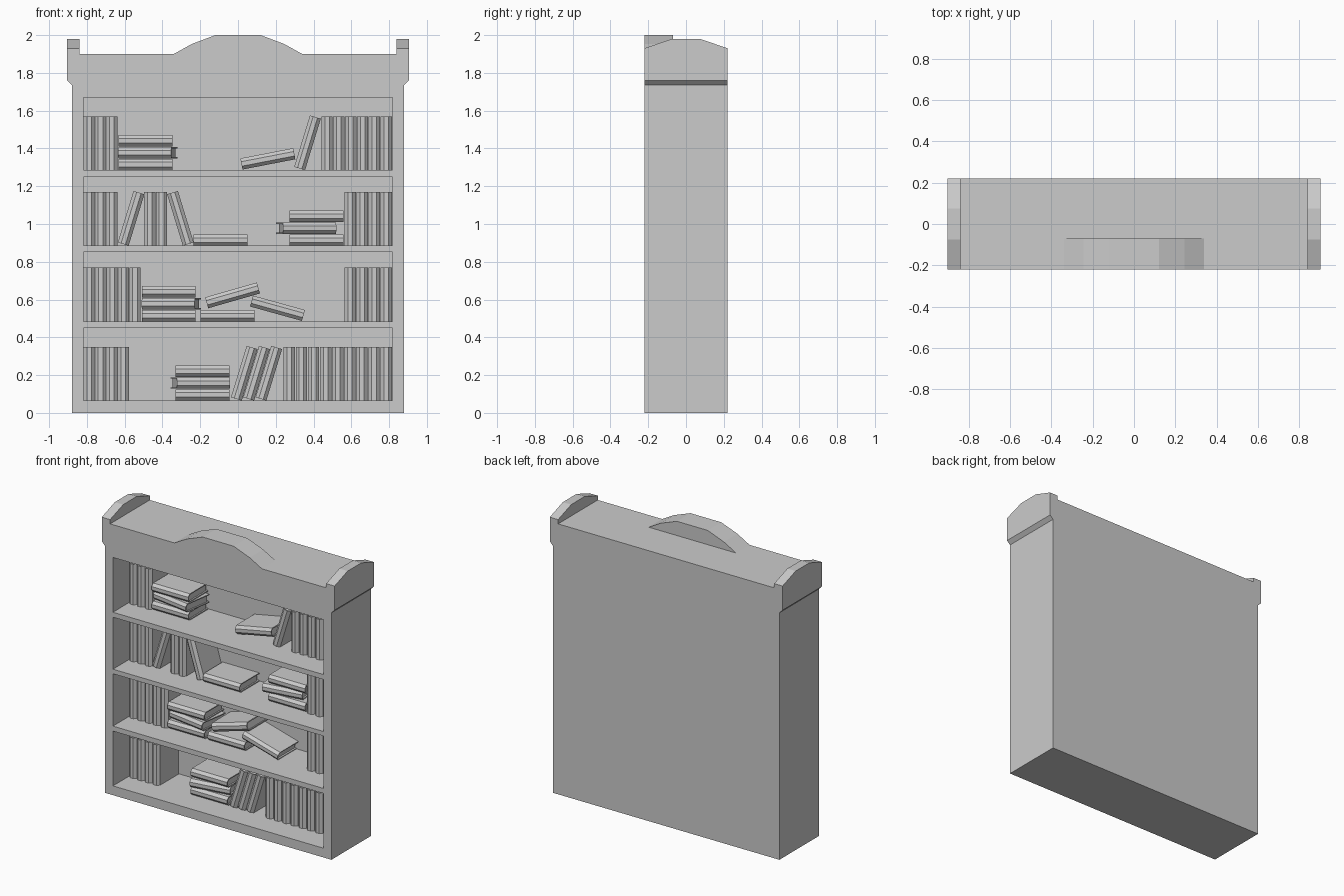
import bpy, bmesh
from math import radians
from mathutils import Matrix, Vector

if "Cube" in bpy.data.objects:
    bpy.data.objects.remove(bpy.data.objects["Cube"])


def make_object(name, bm):
    bmesh.ops.recalc_face_normals(bm, faces=bm.faces)
    mesh = bpy.data.meshes.new(name)
    bm.to_mesh(mesh)
    bm.free()
    obj = bpy.data.objects.new(name, mesh)
    bpy.context.collection.objects.link(obj)
    return obj


def prism(bm, profile, to_3d, a, b):
    """Extrude a 2D outline from a to b along the remaining axis."""
    lo = [bm.verts.new(to_3d(u, v, a)) for u, v in profile]
    hi = [bm.verts.new(to_3d(u, v, b)) for u, v in profile]
    bm.faces.new(lo)
    bm.faces.new(hi[::-1])
    n = len(profile)
    for i in range(n):
        j = (i + 1) % n
        bm.faces.new((lo[i], lo[j], hi[j], hi[i]))


def along_x(u, v, t):
    return (t, u, v)


def along_y(u, v, t):
    return (u, t, v)


def rect(u0, u1, v0, v1):
    return [(u0, v0), (u1, v0), (u1, v1), (u0, v1)]


W, D = 0.88, 0.22
INNER, BACK = 0.818, 0.17
SHELVES = [(1.285, 1.67), (0.885, 1.25), (0.485, 0.853), (0.065, 0.45)]

# Cabinet body with flared top
bm = bmesh.new()
half = [(W, 0), (W, 1.735), (0.905, 1.76), (0.905, 1.9)]
prism(bm, half + [(-x, z) for x, z in reversed(half)], along_y, -D, D)
cabinet = make_object("cabinet_body", bm)

# Shelf compartments cut into the front
bm = bmesh.new()
for z0, z1 in SHELVES:
    prism(bm, rect(-INNER, INNER, z0, z1), along_y, -D - 0.1, BACK)
cutter = make_object("compartment_cutter", bm)
cutter.hide_render = True
mod = cabinet.modifiers.new("compartments", 'BOOLEAN')
mod.operation = 'DIFFERENCE'
mod.solver = 'EXACT'
mod.object = cutter
bpy.context.view_layer.objects.active = cabinet
bpy.ops.object.modifier_apply(modifier=mod.name)
bpy.data.objects.remove(cutter)

# Arched end caps
for side, name in ((-1, "left_end_cap"), (1, "right_end_cap")):
    bm = bmesh.new()
    cap = [(-D, 1.9), (-D, 1.93), (-0.075, 1.98), (0.075, 1.98), (D, 1.93), (D, 1.9)]
    prism(bm, cap, along_x, side * 0.84, side * 0.905)
    make_object(name, bm)

# Front crest
bm = bmesh.new()
crest = [(0.34, 1.9), (0.245, 1.953), (0.12, 2.0)]
prism(bm, crest + [(-x, z) for x, z in reversed(crest)], along_y, -D, -0.07)
make_object("front_crest", bm)

# Book: folded cover with chamfered spine, plus recessed pages
LEN, HT, DEP, BOARD = 0.285, 0.03, 0.22, 0.007
BOOK_Y = 0.054
bm = bmesh.new()
f, r = -DEP / 2, DEP / 2
outer = [(r, HT), (f + 0.018, HT), (f, 0.012)]
inner = [(f + 0.008, 0.009), (f + 0.021, HT - BOARD), (r, HT - BOARD)]
top = outer + [(y, -z) for y, z in reversed(outer)]
bottom = [(y, -z) for y, z in reversed(inner)] + inner
prism(bm, top + bottom, along_x, -LEN / 2, LEN / 2)
prism(bm, rect(f + 0.018, r - 0.01, -HT + BOARD, HT - BOARD), along_x,
      -LEN / 2 + 0.01, LEN / 2 - 0.01)
book_obj = make_object("book", bm)
book_mesh = book_obj.data
bpy.data.objects.remove(book_obj)


def book(x, z, tilt=0, yaw=0):
    obj = bpy.data.objects.new("book", book_mesh)
    bpy.context.collection.objects.link(obj)
    obj.matrix_world = (Matrix.Translation(Vector((x, BOOK_Y, z)))
                        @ Matrix.Rotation(radians(-tilt), 4, 'Y')
                        @ Matrix.Rotation(radians(yaw), 4, 'Z'))


def row(x0, x1, count, floor):
    step = (x1 - x0) / count
    for i in range(count):
        book(x0 + step * (i + 0.5), floor + LEN / 2, 90)


def stack(x, floor, mid_x, yaw):
    for i, (cx, a) in enumerate(((x, 0), (mid_x, yaw), (x, 0))):
        book(cx, floor + HT + i * 0.063, 0, a)


f1, f2, f3, f4 = [s[0] for s in SHELVES]

# Upright rows
for x0, x1, count, floor in (
        (-0.818, -0.638, 3, f1), (0.44, 0.816, 6, f1),
        (-0.818, -0.638, 3, f2), (-0.498, -0.374, 2, f2), (0.562, 0.816, 4, f2),
        (-0.818, -0.515, 5, f3), (0.562, 0.816, 4, f3),
        (-0.818, -0.578, 4, f4), (0.24, 0.816, 9, f4)):
    row(x0, x1, count, floor)

# Stacks with a twisted middle book
stack(-0.49, f1, -0.478, -9)
stack(0.416, f2, 0.363, 9)
stack(-0.367, f3, -0.353, -9)
stack(-0.188, f4, -0.199, 9)

# Leaning and loose books
for x, z, tilt in (
        (0.158, 1.345, 11), (0.368, f1 + 0.145, 73),
        (-0.566, f2 + 0.145, 73), (-0.305, f2 + 0.145, 107), (-0.092, f2 + HT, 0),
        (-0.055, f3 + HT, 0), (-0.029, 0.622, 16), (0.209, 0.554, -15.5),
        (0.033, f4 + 0.145, 73), (0.098, f4 + 0.145, 73), (0.163, f4 + 0.145, 73)):
    book(x, z, tilt)
